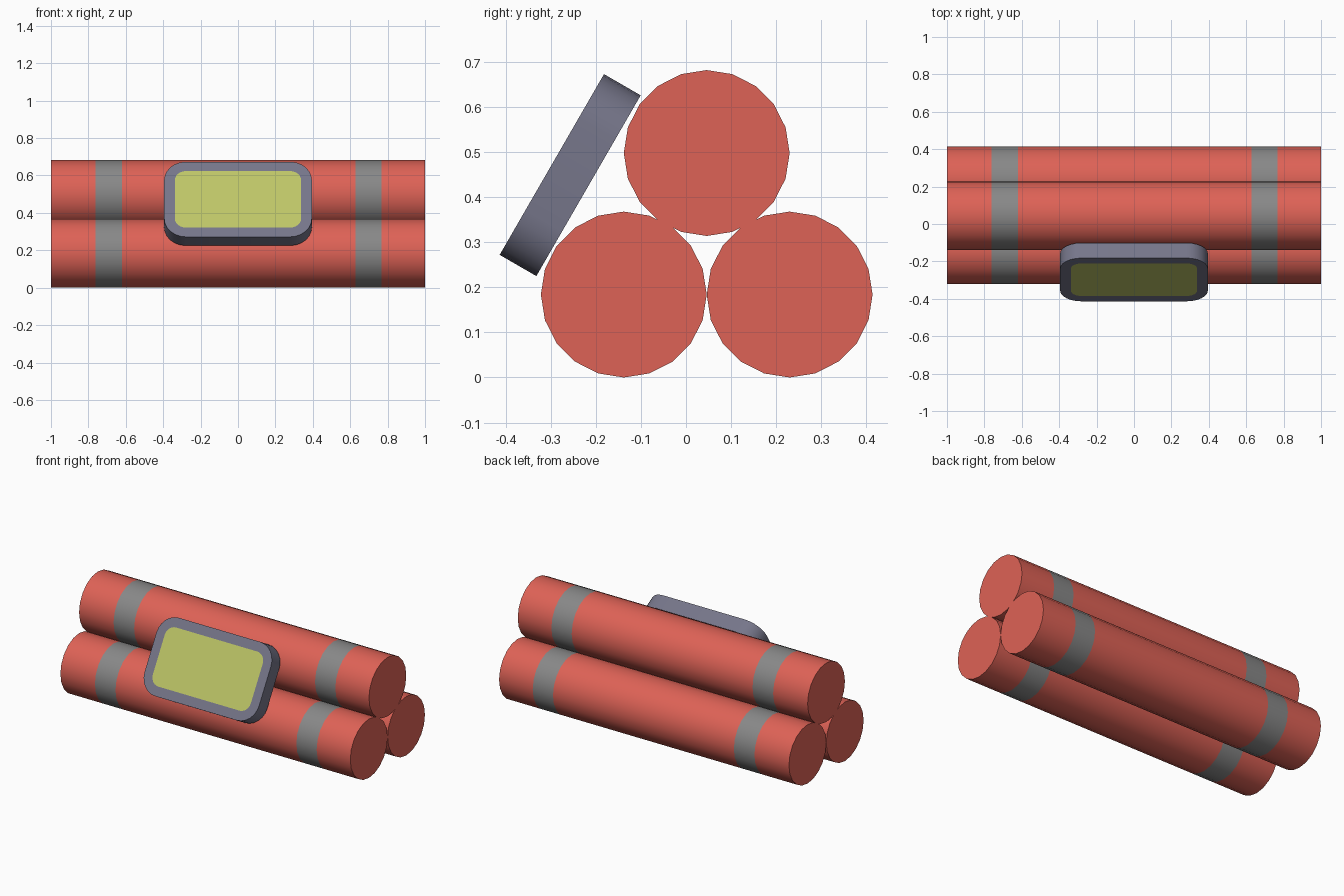
import bpy, bmesh, math
from mathutils import Matrix

if "Cube" in bpy.data.objects:
    bpy.data.objects.remove(bpy.data.objects["Cube"])


def srgb(r, g, b):
    lin = lambda c: c / 12.92 if c <= 0.04045 else ((c + 0.055) / 1.055) ** 2.4
    return (lin(r / 255), lin(g / 255), lin(b / 255), 1)


def material(name, rgb):
    m = bpy.data.materials.new(name)
    m.diffuse_color = srgb(*rgb)
    m.use_nodes = True
    m.node_tree.nodes["Principled BSDF"].inputs["Base Color"].default_value = m.diffuse_color
    return m


RED = material("red_tube", (222, 98, 86))
GREY = material("grey_band", (136, 136, 136))
CASE = material("slate_case", (118, 118, 138))
SCREEN = material("olive_screen", (190, 198, 103))


def finish(bm, name, mats):
    bmesh.ops.recalc_face_normals(bm, faces=bm.faces)
    me = bpy.data.meshes.new(name)
    bm.to_mesh(me)
    bm.free()
    for m in mats:
        me.materials.append(m)
    ob = bpy.data.objects.new(name, me)
    bpy.context.collection.objects.link(ob)
    return ob


def loft(bm, rings):
    """Skin between rings; returns the side faces grouped per span."""
    spans = []
    for a, b in zip(rings, rings[1:]):
        n = len(a)
        spans.append([bm.faces.new((a[i], a[(i + 1) % n], b[(i + 1) % n], b[i]))
                      for i in range(n)])
        for f in spans[-1]:
            f.smooth = True
    return spans


# Tubes along x, with flush painted bands
R, SIDES = 0.184, 20


def tube(name, cy, cz):
    bm = bmesh.new()
    rings = []
    for x in (-1, -0.762, -0.62, 0.628, 0.768, 1):
        rings.append([bm.verts.new((x, cy + R * math.cos(2 * math.pi * i / SIDES),
                                    cz + R * math.sin(2 * math.pi * i / SIDES)))
                      for i in range(SIDES)])
    for k, faces in enumerate(loft(bm, rings)):
        for f in faces:
            f.material_index = k % 2
    bm.faces.new(rings[0])
    bm.faces.new(rings[-1])
    finish(bm, name, (RED, GREY))


tube("front_tube", -0.138, R)
tube("back_tube", 0.23, R)
tube("top_tube", 0.046, 0.498)

# Tilted rounded case with an inset screen on its front
HW, HH, HT, CORNER, SEG = 0.395, 0.2315, 0.047, 0.115, 6


def rounded_rect(hw, hh, r):
    pts = []
    for q, (sx, sy) in enumerate(((1, 1), (-1, 1), (-1, -1), (1, -1))):
        for i in range(SEG + 1):
            a = math.pi / 2 * (q + i / SEG)
            pts.append((sx * (hw - r) + r * math.cos(a), sy * (hh - r) + r * math.sin(a)))
    return pts


bm = bmesh.new()
outer = rounded_rect(HW, HH, CORNER)
inner = rounded_rect(HW - 0.057, HH - 0.057, CORNER - 0.057)
back = [bm.verts.new((x, y, -HT)) for x, y in outer]
front = [bm.verts.new((x, y, HT)) for x, y in outer]
pane = [bm.verts.new((x, y, HT)) for x, y in inner]
rim = loft(bm, [back, front, pane])[1]
for f in rim:
    f.smooth = False
bm.faces.new(back)
bm.faces.new(pane).material_index = 1
case = finish(bm, "timer_case", (CASE, SCREEN))
case.matrix_world = Matrix.Translation((0, -0.257, 0.449)) @ Matrix.Rotation(math.radians(60), 4, 'X')
